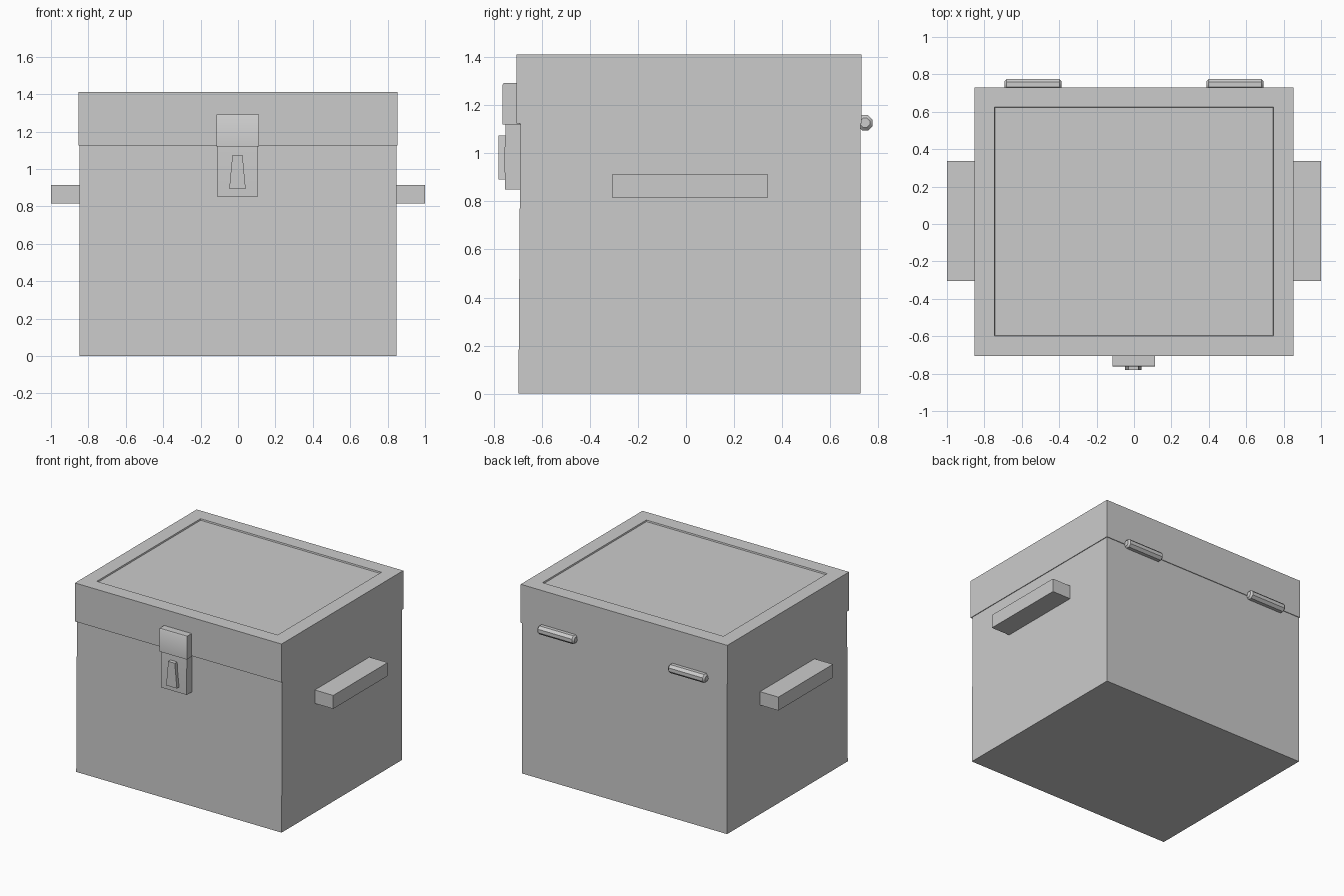
import bpy, bmesh, math
from mathutils import Matrix

if "Cube" in bpy.data.objects:
    bpy.data.objects.remove(bpy.data.objects["Cube"])


def finish(name, bm):
    bmesh.ops.recalc_face_normals(bm, faces=bm.faces)
    mesh = bpy.data.meshes.new(name)
    bm.to_mesh(mesh)
    bm.free()
    obj = bpy.data.objects.new(name, mesh)
    bpy.context.collection.objects.link(obj)
    bpy.ops.object.select_all(action='DESELECT')
    obj.select_set(True)
    bpy.context.view_layer.objects.active = obj
    bpy.ops.object.shade_smooth_by_angle(angle=math.radians(40))
    return obj


def box_mesh(x, y, z):
    bm = bmesh.new()
    bmesh.ops.create_cube(bm, size=1)
    for v in bm.verts:
        v.co = [r[0] if c < 0 else r[1] for c, r in zip(v.co, (x, y, z))]
    return bm


def extrude_profile(name, points, to_3d, a, b):
    """Prism from a 2D outline swept between positions a and b."""
    bm = bmesh.new()
    rings = [[bm.verts.new(to_3d(p, t)) for p in points] for t in (a, b)]
    for ring in rings:
        bm.faces.new(ring)
    n = len(points)
    for i in range(n):
        j = (i + 1) % n
        bm.faces.new((rings[0][i], rings[0][j], rings[1][j], rings[1][i]))
    return finish(name, bm)


# Chest body, very slightly tapered at the front
body = box_mesh((-0.848, 0.848), (-0.697, 0.726), (0, 1.127))
for v in body.verts:
    if v.co.y < 0 and v.co.z > 1:
        v.co.y = -0.689
finish("chest_body", body)

# Lid with a shallow recessed top panel
lid = box_mesh((-0.853, 0.853), (-0.705, 0.731), (1.125, 1.412))
lid.normal_update()
top = max(lid.faces, key=lambda f: f.calc_center_median().z)
bmesh.ops.inset_region(lid, faces=[top], thickness=0.15)
bmesh.ops.inset_region(lid, faces=[top], thickness=0.004, depth=-0.01)
finish("lid", lid)

for side, sx in (("left", -1), ("right", 1)):
    # Side handle
    x = sorted((sx * 0.84, sx * 1.0))
    finish(side + "_handle", box_mesh(x, (-0.305, 0.338), (0.815, 0.915)))

    # Hinge barrel with chamfered ends
    bm = bmesh.new()
    rot = Matrix.Translation((sx * 0.54, 0.745, 1.127)) @ Matrix.Rotation(math.pi / 2, 4, 'Y')
    bmesh.ops.create_cone(bm, cap_ends=True, segments=8, radius1=0.034, radius2=0.034,
                          depth=0.305, matrix=rot @ Matrix.Rotation(math.pi / 8, 4, 'Z'))
    rims = [e for e in bm.edges if any(len(f.verts) == 8 for f in e.link_faces)]
    bmesh.ops.bevel(bm, geom=rims, offset=0.012, segments=1, affect='EDGES')
    finish(side + "_hinge", bm)


def along_x(p, t):
    return (t, p[0], p[1])


# Latch: upper hasp on the lid, lower plate on the body
extrude_profile("latch_hasp", [(-0.69, 1.12), (-0.763, 1.12), (-0.763, 1.285),
                               (-0.758, 1.292), (-0.69, 1.292)], along_x, -0.116, 0.111)
extrude_profile("latch_plate", [(-0.68, 0.85), (-0.753, 0.85), (-0.755, 1.0),
                                (-0.750, 1.122), (-0.68, 1.122)], along_x, -0.109, 0.104)

# Tapered thumb tab on the plate
extrude_profile("latch_tab", [(-0.047, 0.892), (0.041, 0.892), (0.024, 1.075), (-0.03, 1.075)],
                lambda p, t: (p[0], t, p[1]), -0.78, -0.74)
